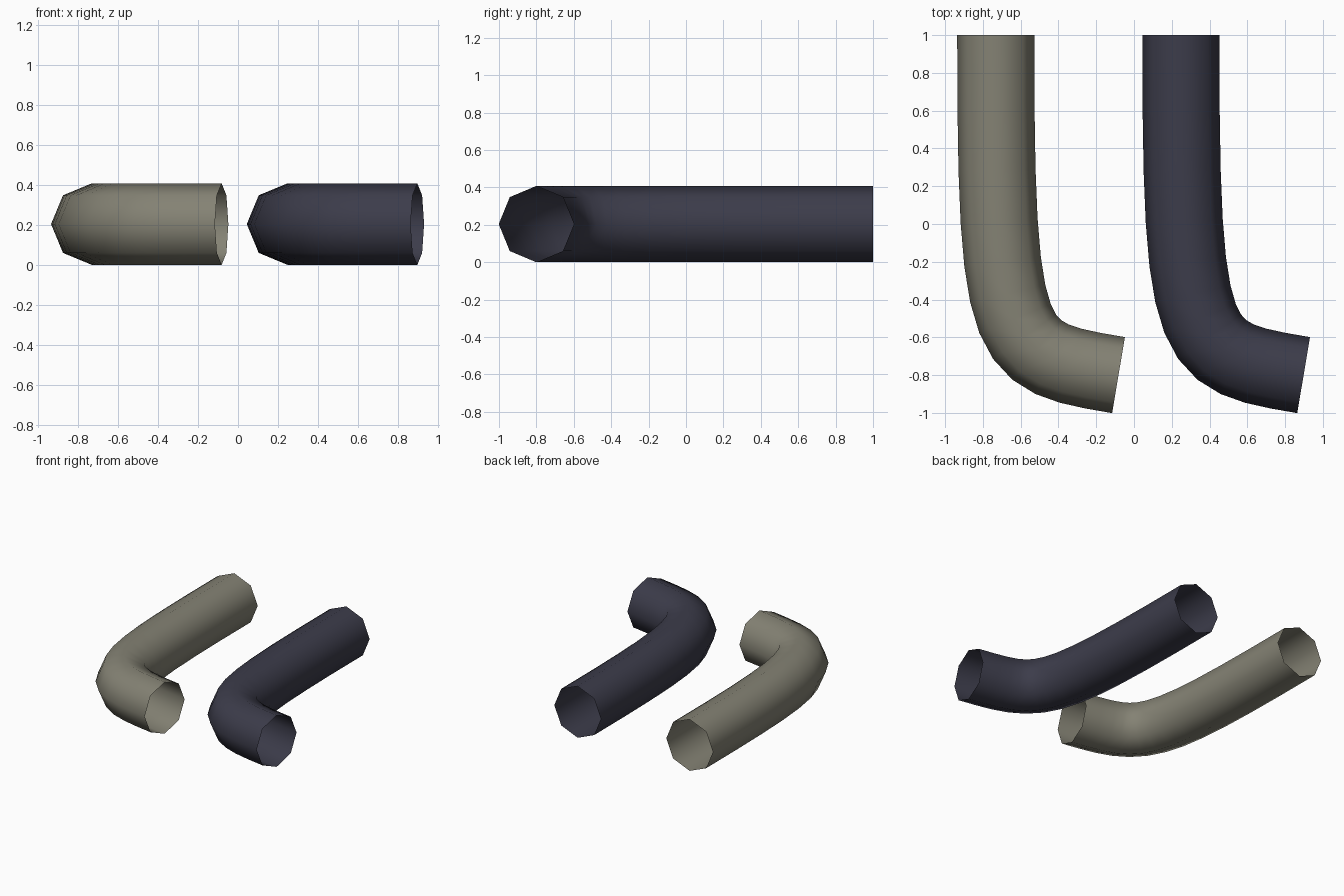
import bpy
from mathutils import Vector

cube = bpy.data.objects.get("Cube")
if cube:
    bpy.data.objects.remove(cube, do_unlink=True)

RADIUS = 0.204


def make_material(name, colour):
    mat = bpy.data.materials.new(name)
    mat.use_nodes = True
    mat.diffuse_color = (*colour, 1)
    mat.node_tree.nodes["Principled BSDF"].inputs["Base Color"].default_value = (*colour, 1)
    return mat


def bent_pipe(name, x, mat):
    """Open eight-sided pipe swept along a single bezier bend."""
    curve = bpy.data.curves.new(name, "CURVE")
    curve.dimensions = "3D"
    curve.resolution_u = 12
    curve.bevel_depth = RADIUS
    curve.bevel_resolution = 2
    spline = curve.splines.new("BEZIER")
    spline.bezier_points.add(1)
    back, front = spline.bezier_points
    for point in (back, front):
        point.handle_left_type = point.handle_right_type = "FREE"
    # Straight run from the back, then a bend towards the left
    back.co = (0, 1, RADIUS)
    back.handle_right = (0, -0.7, RADIUS)
    back.handle_left = (0, 1.5, RADIUS)
    front.co = (0.65, -0.8, RADIUS)
    front.handle_left = (0.055, -0.7, RADIUS)
    front.handle_right = (1.24, -0.9, RADIUS)

    pipe = bpy.data.objects.new(name, curve)
    pipe.location = Vector((x, 0, 0))
    bpy.context.collection.objects.link(pipe)
    curve.materials.append(mat)

    # Turn the sweep into a smooth mesh
    bpy.ops.object.select_all(action="DESELECT")
    pipe.select_set(True)
    bpy.context.view_layer.objects.active = pipe
    bpy.ops.object.convert(target="MESH")
    bpy.ops.object.shade_smooth()


bent_pipe("right_pipe", -0.732, make_material("warm grey", (0.231, 0.223, 0.174)))
bent_pipe("left_pipe", 0.248, make_material("dark slate", (0.045, 0.045, 0.069)))
